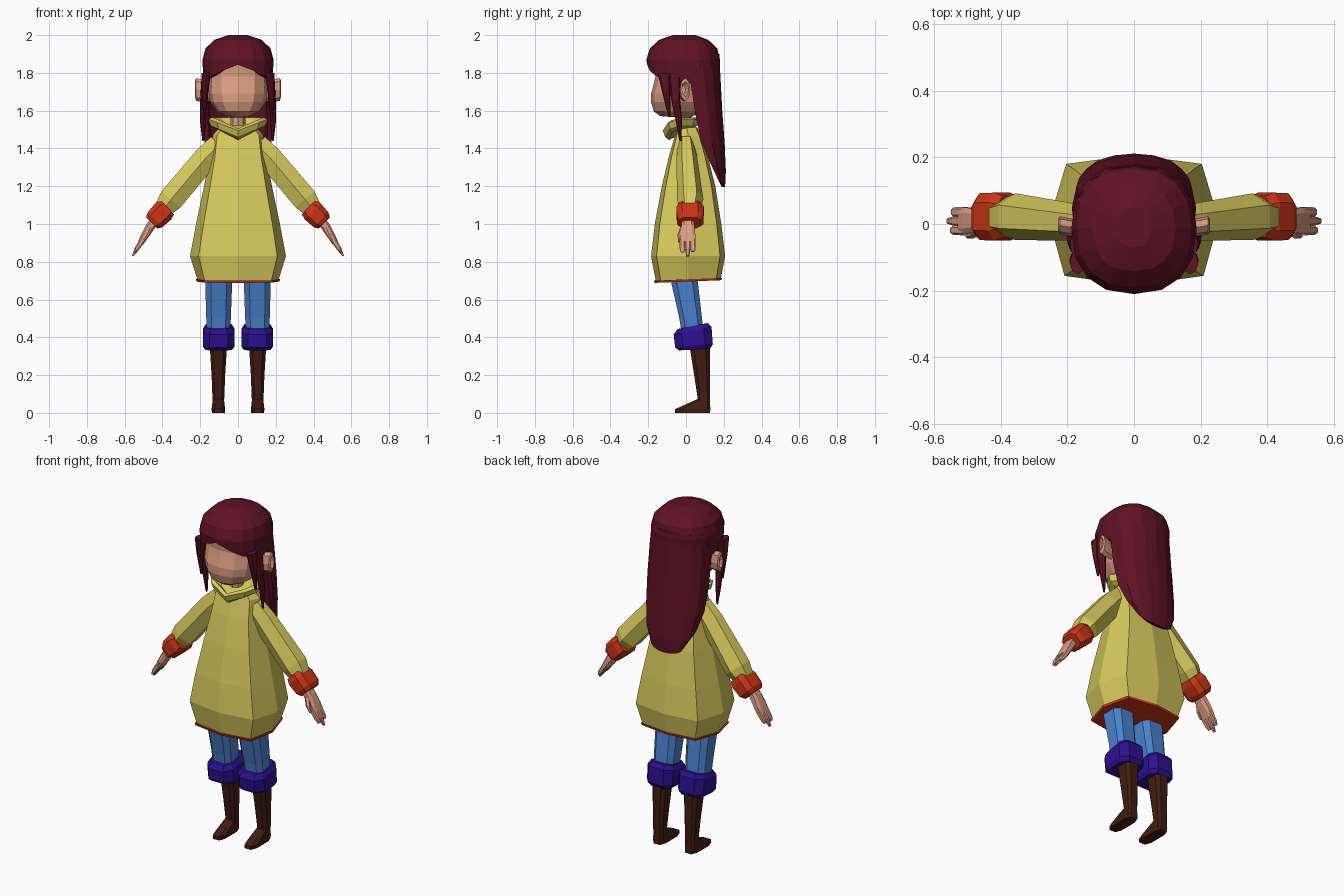
import bpy, bmesh, math
from mathutils import Vector

COL = dict(tunic=(.68, .59, .11), red=(.6, .035, .008), blue=(.07, .22, .62), purple=(.026, .005, .28),
           boot=(.053, .012, .006), hair=(.115, .006, .018), skin=(.72, .34, .22))
MATS = {}
for key, c in COL.items():
    MATS[key] = bpy.data.materials.new(key)
    MATS[key].diffuse_color = (*c, 1)


def loft(name, rings, mat, mirror=False):
    """Closed, flat-shaded skin through a list of rings with equal point counts."""
    bm = bmesh.new()
    rows = [[bm.verts.new(p) for p in r] for r in rings]
    n = len(rows[0])
    for a, b in zip(rows, rows[1:]):
        for i in range(n):
            j = (i + 1) % n
            bm.faces.new((a[i], a[j], b[j], b[i]))
    bm.faces.new(rows[0][::-1])
    bm.faces.new(rows[-1])
    bmesh.ops.recalc_face_normals(bm, faces=bm.faces)
    me = bpy.data.meshes.new(name)
    bm.to_mesh(me)
    bm.free()
    me.materials.append(MATS[mat])
    ob = bpy.data.objects.new(name, me)
    bpy.context.collection.objects.link(ob)
    if mirror:
        ob.modifiers.new("mirror", 'MIRROR').use_axis[0] = True
    return ob


def unit(n, power=1.0, half=False):
    """Superelliptic unit polygon starting at the front (-y)."""
    pts = []
    for i in range(n):
        a = 2 * math.pi * (i + (.5 if half else 0)) / n
        s, c = math.sin(a), -math.cos(a)
        pts.append((math.copysign(abs(s) ** power, s) if abs(s) > 1e-6 else 0,
                    math.copysign(abs(c) ** power, c) if abs(c) > 1e-6 else 0))
    mx, my = max(p[0] for p in pts), max(p[1] for p in pts)
    return [(x / mx, y / my) for x, y in pts]


def flat(x, y, z, rx, ry, shape, tilt=0):
    """Horizontal ring, optionally sloping along y."""
    return [(x + rx * u, y + ry * v, z + tilt * ry * v) for u, v in shape]


def limb(path, shape):
    """Rings square to a path in the xz plane; entries are x, y, z, half thickness, half y."""
    rings = []
    for i, (x, y, z, rt, ry) in enumerate(path):
        a, b = path[max(i - 1, 0)], path[min(i + 1, len(path) - 1)]
        d = Vector((b[0] - a[0], 0, b[2] - a[2])).normalized()
        rings.append([(x - d.z * rt * u, y + ry * v, z + d.x * rt * u) for u, v in shape])
    return rings


BOX = unit(8, .6, True)
OCT = unit(8)
HEX = unit(6)
QUAD = unit(4)


# Tunic: eight-sided bell with a thin red hem
def bell(z, w, yf, yb, slope=0):
    right = [(.82 * w, yf * .84), (w, (yf + yb) / 2), (.8 * w, yb * .87)]
    pts = [(0, yf)] + right + [(0, yb)] + [(-x, y) for x, y in right[::-1]]
    return [(x, y, z + slope * y) for x, y in pts]


loft("tunic", [bell(.705, .215, -.16, .185, .04), bell(.83, .254, -.185, .207), bell(1.0, .222, -.165, .187),
               bell(1.2, .18, -.128, .155), bell(1.36, .148, -.09, .115), bell(1.47, .135, -.058, .08),
               bell(1.51, .1, -.05, .06)], "tunic")
loft("hem", [bell(.695, .219, -.166, .188, .04), bell(.707, .224, -.17, .191, .04)], "red")


# Collar: V at the front, higher at sides and back
def collar_ring(z, w, d, y=-.025):
    return [(w * u, y + d * v, z + .06 * (min(1, abs(u)) if v < .01 else 1)) for u, v in OCT]


loft("collar", [collar_ring(1.445, .115, .065), collar_ring(1.46, .145, .085), collar_ring(1.495, .157, .098),
                collar_ring(1.505, .135, .08), collar_ring(1.475, .09, .055)], "tunic")

# Sleeves, cuffs and hands
loft("sleeves", limb([(.10, 0, 1.42, .06, .045), (.17, .005, 1.35, .064, .055), (.355, .022, 1.13, .066, .07),
                      (.395, .02, 1.08, .05, .055)], HEX), "tunic", True)
loft("wrist_cuffs", limb([(.373, .022, 1.088, .05, .062), (.395, .022, 1.067, .06, .072),
                          (.44, .022, 1.022, .055, .07), (.457, .02, 1.005, .042, .055)], BOX), "red", True)
loft("palms", limb([(.42, .01, 1.045, .025, .03), (.465, .01, .985, .024, .034), (.495, .01, .935, .02, .04),
                    (.515, .01, .9, .016, .04)], BOX), "skin", True)
for i, (y, tip) in enumerate([(-.019, .85), (.009, .83), (.036, .855)]):
    loft(f"finger_{i + 1}", limb([(.505, y, .915, .015, .015), (.535, y, .87, .012, .014),
                                  (.558 - (tip - .83) * .5, y, tip, .004, .008)], BOX), "skin", True)
loft("thumbs", limb([(.465, -.012, .985, .014, .018), (.482, -.03, .945, .013, .014),
                     (.5, -.035, .905, .005, .008)], HEX), "skin", True)

# Legs, knee cuffs and boots
loft("trouser_legs", [flat(.105, .035, .42, .06, .058, BOX), flat(.103, .025, .5, .065, .06, BOX),
                      flat(.102, -.012, .715, .072, .072, BOX)], "blue", True)
loft("knee_cuffs", [flat(.102, .045, .335, .07, .082, BOX, .05), flat(.102, .042, .355, .083, .1, BOX, .08),
                    flat(.102, .035, .435, .083, .1, BOX, .2), flat(.102, .035, .46, .068, .08, BOX, .2)],
     "purple", True)
loft("boots", [flat(.104, .095, .02, .032, .03, BOX), flat(.104, .095, .07, .031, .032, BOX),
               flat(.104, .085, .2, .036, .042, BOX), flat(.104, .072, .36, .046, .054, BOX)], "boot", True)
loft("feet", [flat(.104, .035, 0, .034, .092, BOX), flat(.104, .036, .02, .036, .093, BOX),
              flat(.104, .07, .052, .032, .057, BOX), flat(.104, .095, .075, .028, .03, BOX)], "boot", True)

# Neck, head and ears
loft("neck", [flat(0, -.01, 1.44, .042, .04, OCT), flat(0, -.015, 1.64, .036, .04, OCT)], "skin")
FACE = unit(12, .85)
loft("head", [flat(0, -.06, 1.565, .05, .075, FACE, -.08), flat(0, -.045, 1.595, .11, .125, FACE),
              flat(0, -.035, 1.645, .146, .15, FACE), flat(0, -.03, 1.69, .156, .155, FACE),
              flat(0, -.02, 1.745, .158, .15, FACE), flat(0, -.015, 1.78, .16, .147, FACE),
              flat(0, -.015, 1.86, .165, .155, FACE), flat(0, -.01, 1.95, .1, .1, FACE)], "skin")
loft("ears", [[(x, y + .9 * r * v * .5, z + r * u) for u, v in OCT]
              for x, y, z, r in [(.145, -.015, 1.70, .05), (.2, -.008, 1.708, .06),
                                 (.222, -.004, 1.712, .06), (.228, -.004, 1.715, .04),
                                 (.205, -.014, 1.71, .025)]], "skin", True)

# Hair cap: dome with a notched fringe
CAP = unit(16, .85)
RIM = [1.843, 1.812, 1.782, 1.765, 1.755, 1.735, 1.72, 1.71, 1.7]


def rim(w, d, dz=0):
    return [(w * u, -.015 + d * v, RIM[min(i, 16 - i)] + dz) for i, (u, v) in enumerate(CAP)]


loft("hair_cap", [rim(.14, .14, .01), rim(.184, .19), flat(0, -.015, 1.87, .188, .195, CAP),
                  flat(0, -.013, 1.93, .172, .178, CAP), flat(0, -.012, 1.975, .125, .13, CAP),
                  flat(0, -.01, 2.0, .05, .06, CAP)], "hair")


# Long back hair: stacked crescents, tapering to a rounded end
def crescent(zc, zs, yc, ys, w):
    outer, inner = [], []
    for i in range(9):
        a = math.radians(-90 + 22.5 * i)
        s, c = math.sin(a), max(math.cos(a), 0) ** .8
        z = zs + (zc - zs) * c
        outer.append((w * s, ys + (yc - ys) * c, z))
        inner.append((w * .86 * s, ys + (yc - ys) * .55 * c, z))
    return outer + inner[::-1]


loft("back_hair", [crescent(*r) for r in [
    (1.9, 1.88, .176, .0, .18), (1.75, 1.74, .184, .025, .184), (1.6, 1.58, .192, .05, .186),
    (1.42, 1.44, .205, .08, .178), (1.28, 1.33, .211, .125, .155), (1.195, 1.235, .207, .17, .105)]], "hair")

# Loose strands beside the face and ears
STRANDS = [("front_strands", [(.168, -.115, 1.8, .025, .035), (.175, -.105, 1.7, .018, .022),
                              (.178, -.088, 1.57, .006, .006)]),
           ("side_strands", [(.172, -.06, 1.8, .02, .035), (.18, -.055, 1.66, .02, .024),
                             (.186, -.038, 1.55, .016, .017), (.184, -.03, 1.44, .005, .005)]),
           ("temple_hair", [(.165, -.01, 1.82, .02, .09), (.17, -.02, 1.755, .016, .07)])]
for name, path in STRANDS:
    loft(name, [flat(*p, OCT) for p in path], "hair", True)
